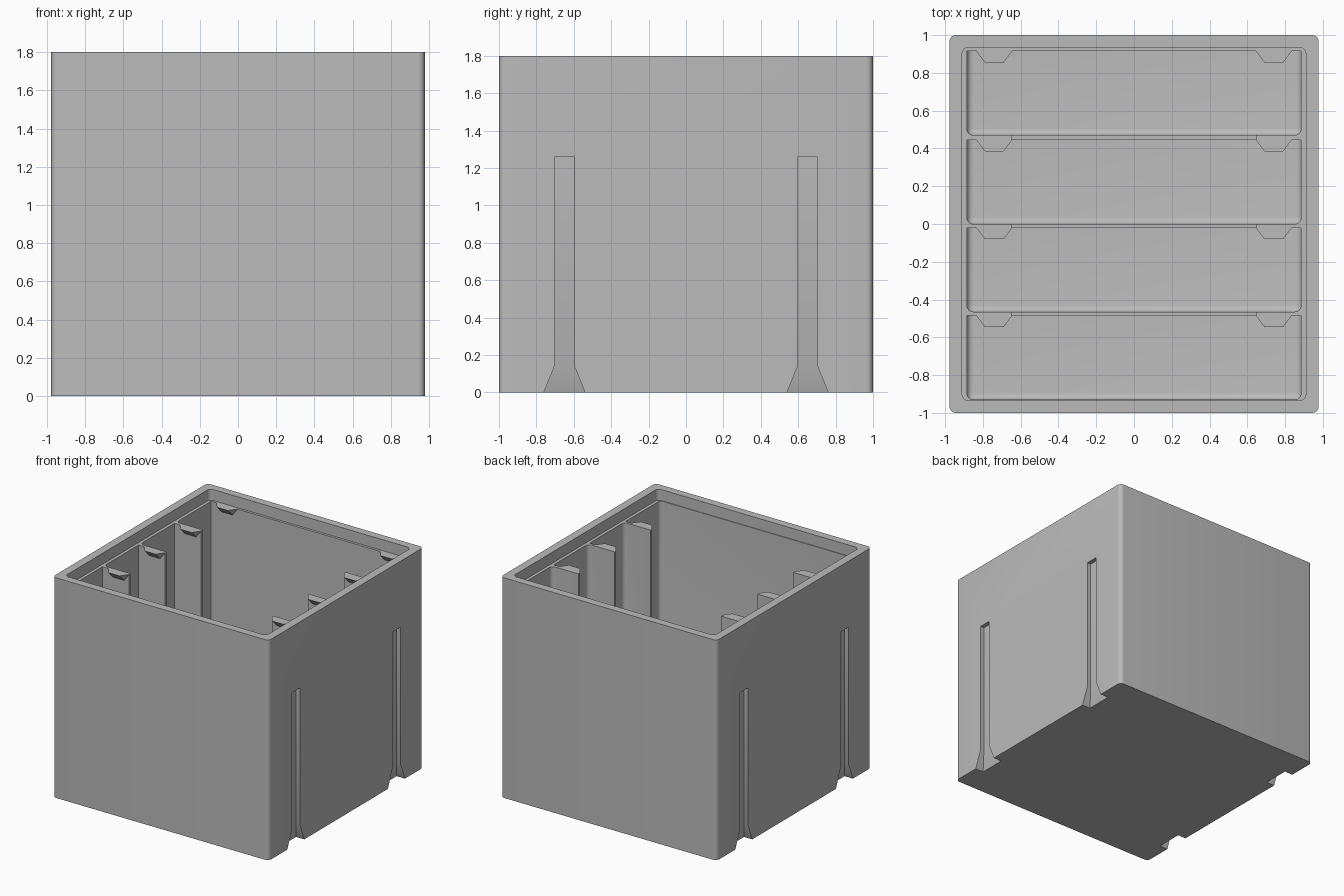
import bpy, bmesh

if "Cube" in bpy.data.objects:
    bpy.data.objects.remove(bpy.data.objects["Cube"])

grey = bpy.data.materials.new("plain grey")
grey.diffuse_color = (0.5, 0.5, 0.5, 1)
grey.use_nodes = True
grey.node_tree.nodes["Principled BSDF"].inputs["Base Color"].default_value = grey.diffuse_color

HX, HY, H = 0.978, 1.0, 1.8      # outer half sizes and height
LEDGE, FLOOR = 1.71, 0.07
POCKETS = [(-0.93, -0.485), (-0.465, -0.02), (0.0, 0.445), (0.47, 0.915)]


def finish(name, bm):
    bmesh.ops.recalc_face_normals(bm, faces=bm.faces)
    me = bpy.data.meshes.new(name)
    bm.to_mesh(me)
    bm.free()
    me.materials.append(grey)
    ob = bpy.data.objects.new(name, me)
    bpy.context.collection.objects.link(ob)
    return ob


def hull(name, points):
    bm = bmesh.new()
    for p in points:
        bm.verts.new(p)
    bmesh.ops.convex_hull(bm, input=bm.verts[:])
    bmesh.ops.dissolve_limit(bm, angle_limit=0.01, verts=bm.verts[:], edges=bm.edges[:])
    return finish(name, bm)


def box(name, x, y, z, radius=0, rule=None):
    """Box from ranges; edges whose midpoint passes the rule are rounded."""
    bm = bmesh.new()
    bmesh.ops.create_cube(bm, size=1)
    edges = []
    if rule:
        edges = [e for e in bm.edges if rule((e.verts[0].co + e.verts[1].co) / 2)]
    for v in bm.verts:
        v.co = [r[0] if c < 0 else r[1] for c, r in zip(v.co, (x, y, z))]
    if edges:
        bmesh.ops.bevel(bm, geom=edges, offset=radius, segments=6,
                        affect='EDGES', profile=0.5)
    return finish(name, bm)


def upright(m):
    return abs(m.z) < 0.1


def pocket_edges(m):
    # front uprights, and the floor edges except the back one
    return (upright(m) and m.y < 0) or (m.z < -0.4 and m.y < 0.1)


# Outer block
body = box("storage_box", (-HX, HX), (-HY, HY), (0, H), 0.035, upright)

# Hollow: lid recess, four pockets, and the wide gap through the dividers
cutters = [box("lid_recess_cutter", (-0.91, 0.91), (-0.935, 0.935), (LEDGE, 2), 0.035, upright)]
for a, b in POCKETS:
    cutters.append(box("pocket_cutter", (-0.885, 0.885), (a, b), (FLOOR, 1.76), 0.035, pocket_edges))
cutters.append(box("divider_gap_cutter", (-0.645, 0.645), (-0.6, 0.6), (0.4, 1.75)))

# Outside grooves with a flared, deeper mouth at the base
for sx in (-1, 1):
    for yc in (-0.65, 0.65):
        out, d1, d2 = HX + 0.05, HX - 0.035, HX - 0.075
        rings = [(1.26, 0.053, d1), (0.14, 0.053, d1), (0, 0.11, d2), (-0.05, 0.11, d2)]
        for upper, lower in zip(rings, rings[1:]):
            pts = [(sx * x, yc + sy * w, z) for z, w, d in (upper, lower)
                   for sy in (-1, 1) for x in (d, out)]
            cutters.append(hull("groove_cutter", pts))

for c in cutters:
    c.hide_render = True
    mod = body.modifiers.new(c.name, 'BOOLEAN')
    mod.operation, mod.solver, mod.object = 'DIFFERENCE', 'EXACT', c
bpy.context.view_layer.objects.active = body
body.select_set(True)
for mod in list(body.modifiers):
    bpy.ops.object.modifier_apply(modifier=mod.name)
for c in cutters:
    bpy.data.objects.remove(c)
bpy.ops.object.shade_smooth_by_angle(angle=0.6)

# Small retaining clips at the top back of every pocket
for a, b in POCKETS:
    for sx in (-1, 1):
        pts = []
        for x0, x1, y, z in ((0.835, 0.645, b, LEDGE), (0.79, 0.69, b - 0.06, LEDGE),
                             (0.79, 0.69, b, LEDGE - 0.06)):
            pts += [(sx * x0, y, z), (sx * x1, y, z)]
        hull("retaining_clip", pts)
